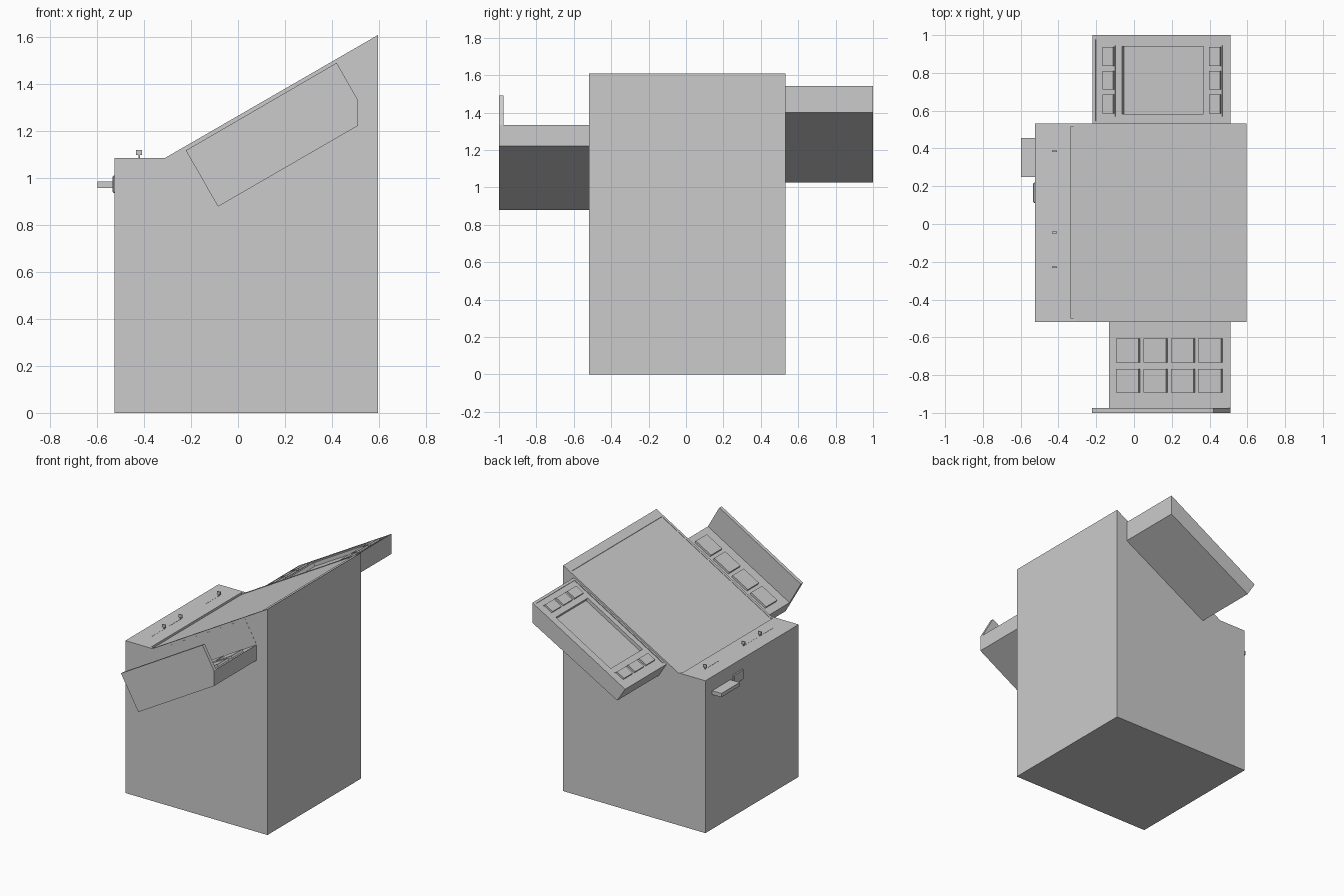
import bpy, bmesh, math

if "Cube" in bpy.data.objects:
    bpy.data.objects.remove(bpy.data.objects["Cube"])

T = math.tan(math.radians(30))
SN, CS = 0.5, math.cos(math.radians(30))


def prism(name, pts, y0, y1):
    """Extrude an (x, z) profile along y."""
    bm = bmesh.new()
    f = bm.faces.new([bm.verts.new((x, y0, z)) for x, z in pts])
    r = bmesh.ops.extrude_face_region(bm, geom=[f])
    for v in r["geom"]:
        if isinstance(v, bmesh.types.BMVert):
            v.co.y = y1
    bmesh.ops.recalc_face_normals(bm, faces=bm.faces)
    me = bpy.data.meshes.new(name)
    bm.to_mesh(me)
    bm.free()
    ob = bpy.data.objects.new(name, me)
    bpy.context.collection.objects.link(ob)
    return ob


def box(name, x0, x1, y0, y1, z0, z1):
    return prism(name, [(x0, z0), (x1, z0), (x1, z1), (x0, z1)], y0, y1)


def sloped(name, ref, x0, x1, y0, y1, lo, hi):
    """Slab on the 30 degree plane through ref, from lo to hi along its normal."""
    def p(x, h):
        return (x - SN * h, ref[1] + (x - ref[0]) * T + CS * h)
    return prism(name, [p(x0, lo), p(x1, lo), p(x1, hi), p(x0, hi)], y0, y1)


def cut(ob, cutter):
    m = ob.modifiers.new("recess", 'BOOLEAN')
    m.operation, m.solver, m.object = 'DIFFERENCE', 'EXACT', cutter
    cutter.hide_render = True
    bpy.context.view_layer.objects.active = ob
    bpy.ops.object.modifier_apply(modifier=m.name)
    bpy.data.objects.remove(cutter)


Y0, Y1 = -0.518, 0.532

# main cabinet with a very shallow, vertical-walled work surface
top = (0.595, 1.608)
body = prism("cabinet", [(-0.525, 0), (0.595, 0), top, (-0.311, 1.085), (-0.525, 1.085)], Y0, Y1)
za, zb = (top[1] + (x - top[0]) * T - 0.003 for x in (-0.333, 0.54))
cut(body, prism("surface_cutter", [(-0.333, za), (0.54, zb), (0.54, 1.8), (-0.333, 1.8)], -0.5, 0.515))

# front side tray with upright guard plates
tref = (0.51, 1.332)
prism("side_tray", [(-0.133, 0.961), tref, (0.51, 1.222), (-0.085, 0.878)], -0.999, Y0 + 0.01)
guard = [(-0.222, 1.117), (0.42, 1.49), tref, (0.51, 1.222), (-0.085, 0.878)]
prism("outer_guard", guard, -1.0, -0.975)
prism("inner_guard", guard, Y0 - 0.001, Y0 + 0.015)

# tray keys
for c in range(4):
    for r in range(2):
        x, y = -0.087 + c * 0.145, -0.732 - r * 0.16
        sloped(f"tray_key_{c}_{r}", tref, x, x + 0.12, y, y + 0.125, -0.005, 0.016)

# rear console with recessed face and screen
cref = (0.51, 1.543)
console = prism("console", [(-0.22, 1.122), cref, (0.51, 1.4), (-0.158, 1.025)], Y1 - 0.01, 1.0)
cut(console, sloped("face_cutter", cref, -0.203, 0.495, 0.545, 0.977, -0.005, 0.05))
cut(console, sloped("screen_cutter", cref, -0.067, 0.365, 0.582, 0.94, -0.03, 0.05))

# console buttons and the thin rails beside them
for side, x0, x1 in (("left", -0.163, -0.107), ("right", 0.4, 0.459)):
    for i in range(3):
        y = 0.586 + i * 0.125
        sloped(f"console_button_{side}_{i}", cref, x0, x1, y, y + 0.1, -0.012, 0.008)
    sloped(f"button_rail_{side}", cref, x1 + 0.003, x1 + 0.006, 0.57, 0.945, -0.012, -0.002)

# sliding levers on the front ledge
for i, y in enumerate((0.385, -0.045, -0.23)):
    box(f"lever_slot_{i}", -0.422, -0.42, y - 0.15, y + 0.01, 1.08, 1.086)
    box(f"lever_stem_{i}", -0.424, -0.418, y - 0.003, y + 0.003, 1.08, 1.1)
    box(f"lever_knob_{i}", -0.434, -0.408, y - 0.004, y + 0.004, 1.098, 1.118)

# output shelf and bevelled plate on the left face
box("output_shelf", -0.598, -0.52, 0.25, 0.455, 0.958, 0.985)
plate = box("slot_plate", -0.534, -0.52, 0.112, 0.22, 0.936, 1.01)
b = plate.modifiers.new("bevel", 'BEVEL')
b.width, b.segments = 0.005, 1
